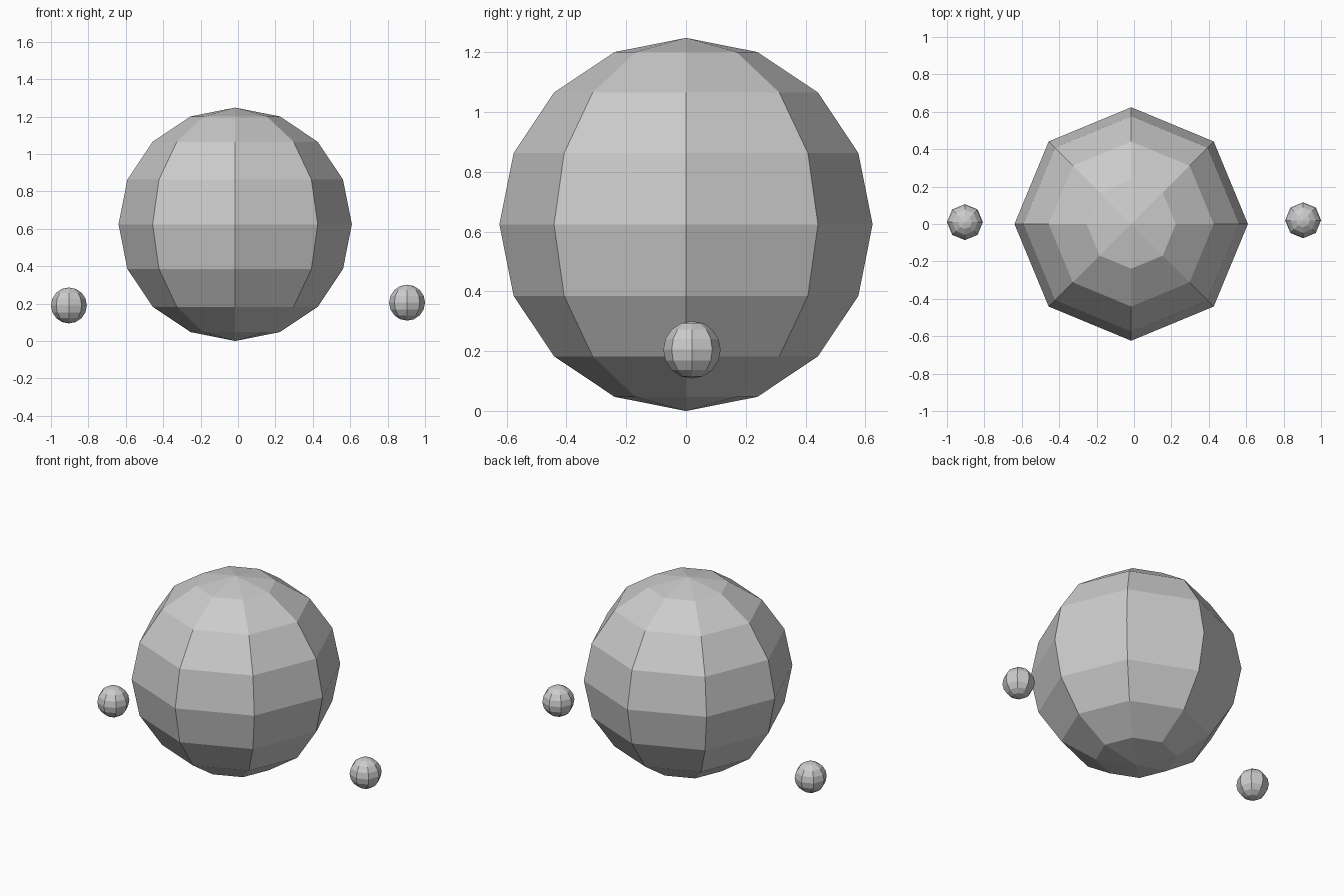
import bpy

if "Cube" in bpy.data.objects:
    bpy.data.objects.remove(bpy.data.objects["Cube"])


def faceted_ball(name, radius, centre):
    """Flat-shaded ball with 8 sides and 8 bands."""
    bpy.ops.mesh.primitive_uv_sphere_add(
        segments=8, ring_count=8, radius=radius, location=centre)
    ball = bpy.context.object
    ball.name = name
    bpy.ops.object.shade_flat()
    return ball


# Large central ball, resting on the ground
faceted_ball("body", 0.624, (-0.015, 0, 0.624))

# Small balls floating low on either side
faceted_ball("right_ball", 0.096, (0.904, 0.02, 0.205))
faceted_ball("left_ball", 0.096, (-0.904, 0.01, 0.19))
